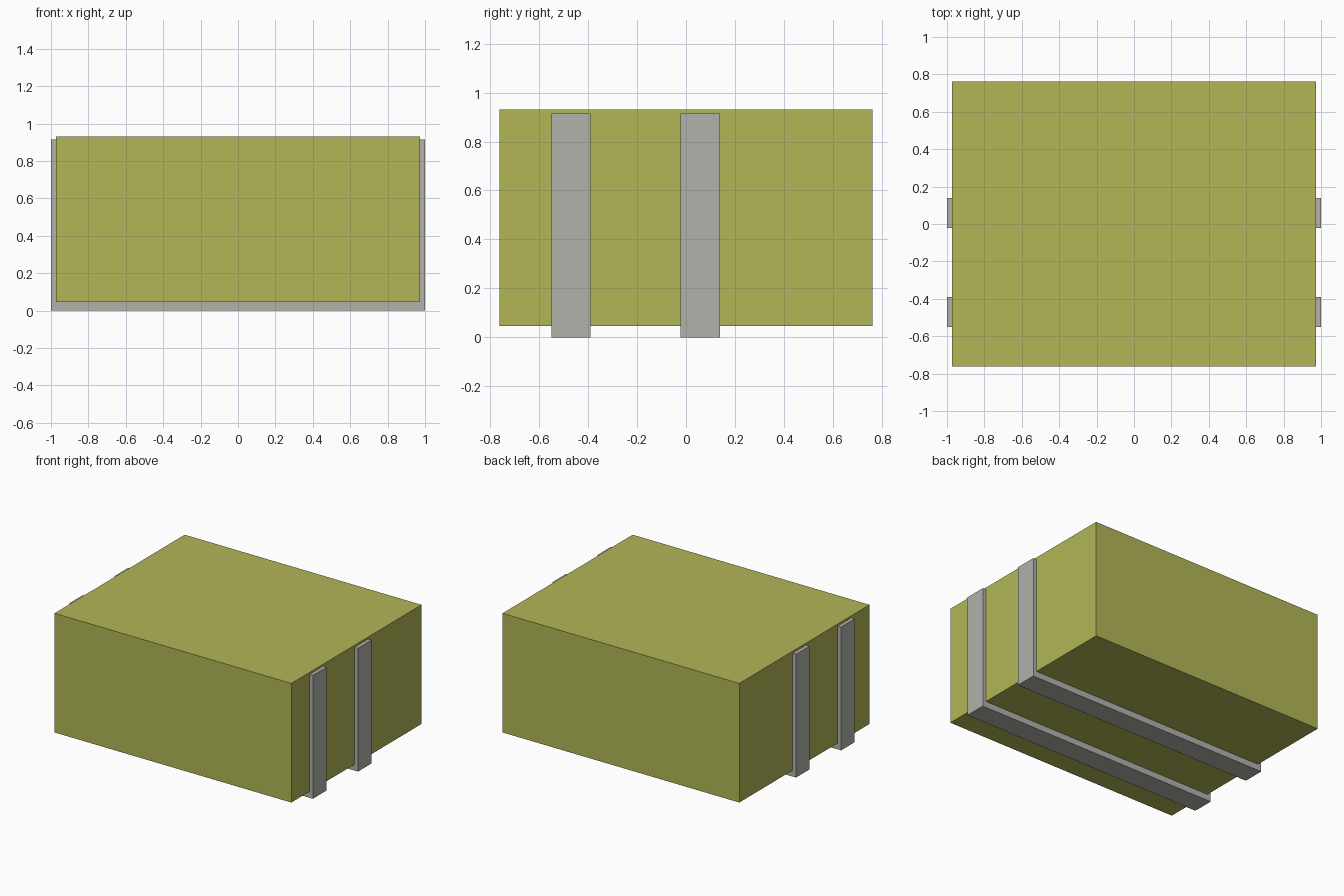
import bpy
import bmesh

cube = bpy.data.objects.get("Cube")
if cube:
    bpy.data.objects.remove(cube, do_unlink=True)


def make_material(name, rgb):
    mat = bpy.data.materials.new(name)
    mat.use_nodes = True
    colour = (*rgb, 1.0)
    mat.diffuse_color = colour
    mat.node_tree.nodes["Principled BSDF"].inputs["Base Color"].default_value = colour
    return mat


def extrude_profile(name, profile, y_front, y_back, mat):
    """Sweep a closed x/z outline from y_front to y_back."""
    bm = bmesh.new()
    face = bm.faces.new([bm.verts.new((x, y_front, z)) for x, z in profile])
    swept = bmesh.ops.extrude_face_region(bm, geom=[face])["geom"]
    verts = [v for v in swept if isinstance(v, bmesh.types.BMVert)]
    bmesh.ops.translate(bm, verts=verts, vec=(0, y_back - y_front, 0))
    bmesh.ops.recalc_face_normals(bm, faces=bm.faces)
    mesh = bpy.data.meshes.new(name)
    bm.to_mesh(mesh)
    bm.free()
    mesh.materials.append(mat)
    obj = bpy.data.objects.new(name, mesh)
    bpy.context.collection.objects.link(obj)
    return obj


olive = make_material("olive_yellow", (0.445, 0.468, 0.094))
grey = make_material("warm_grey", (0.445, 0.445, 0.41))

HALF_X, HALF_Y = 0.972, 0.763
BOTTOM, TOP = 0.046, 0.93
STRAP_TOP, STRAP_WIDTH = 0.915, 0.16

# Main block
block = [(-HALF_X, BOTTOM), (HALF_X, BOTTOM), (HALF_X, TOP), (-HALF_X, TOP)]
extrude_profile("main_block", block, -HALF_Y, HALF_Y, olive)

# U-shaped straps that cradle the block from below
right_half = [(1, 0), (1, STRAP_TOP), (HALF_X, STRAP_TOP), (HALF_X, BOTTOM)]
strap = right_half + [(-x, z) for x, z in reversed(right_half)]
for name, y in (("front_strap", -0.55), ("middle_strap", -0.022)):
    extrude_profile(name, strap, y, y + STRAP_WIDTH, grey)
